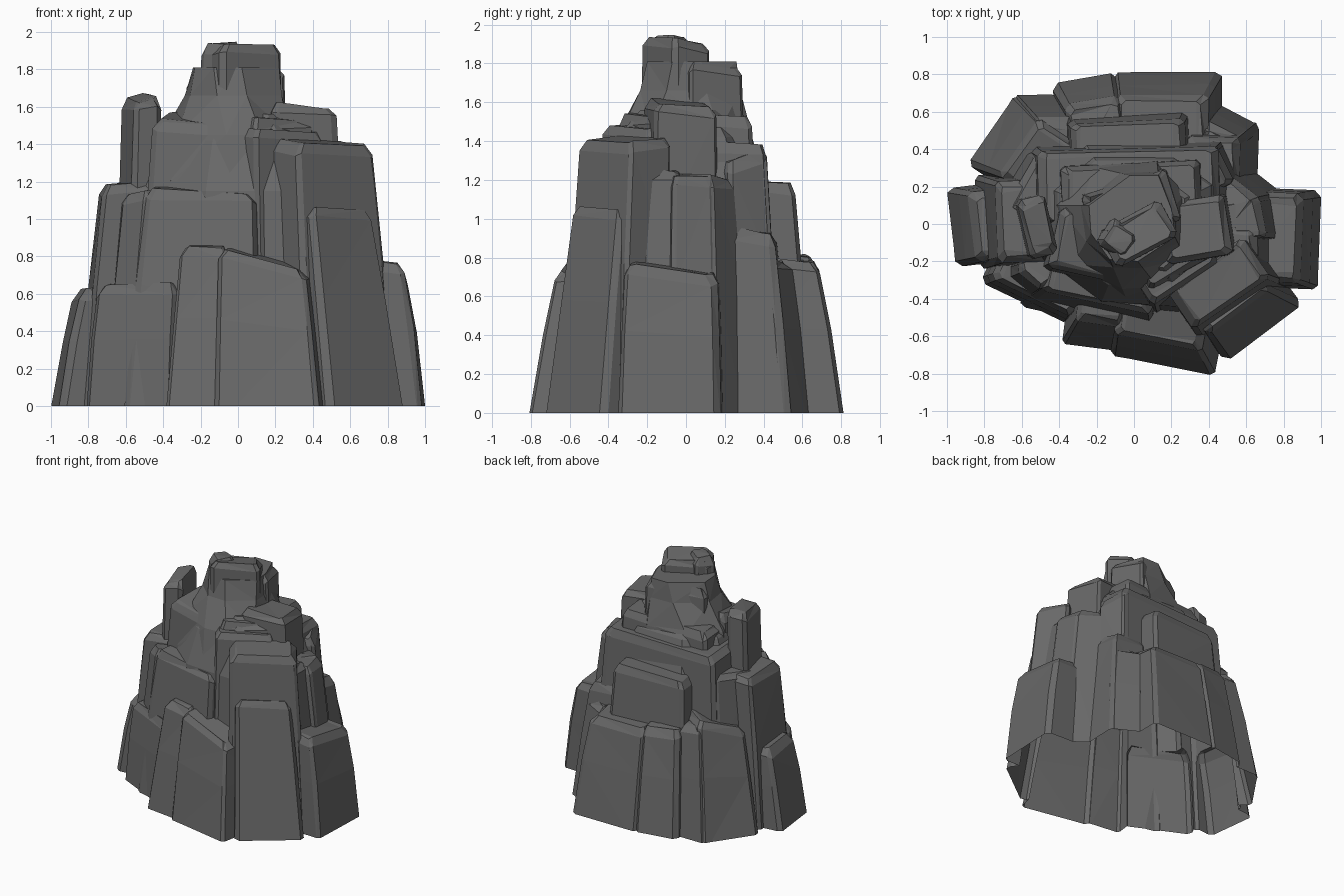
import bpy, bmesh, random
from mathutils import Vector

if "Cube" in bpy.data.objects:
    bpy.data.objects.remove(bpy.data.objects["Cube"])

random.seed(4)
blocks = bpy.data.collections.new("rock_blocks")
bpy.context.scene.collection.children.link(blocks)


def make_object(name, bm, coll):
    me = bpy.data.meshes.new(name)
    bm.to_mesh(me)
    bm.free()
    ob = bpy.data.objects.new(name, me)
    coll.objects.link(ob)
    return ob


def loft(rings):
    """Closed solid through a stack of point rings."""
    bm = bmesh.new()
    loops = [[bm.verts.new(p) for p in r] for r in rings]
    n = len(loops[0])
    for lo, hi in zip(loops, loops[1:]):
        for i in range(n):
            j = (i + 1) % n
            bm.faces.new((lo[i], lo[j], hi[j], hi[i]))
    bm.faces.new(loops[0])
    bm.faces.new(loops[-1])
    bmesh.ops.triangulate(bm, faces=bm.faces[:])
    bmesh.ops.recalc_face_normals(bm, faces=bm.faces)
    return bm


def column(name, x1, y1, x2, y2, depth, z1, z2, scale, rise=0.02):
    """Leaning rock column: outer foot edge 1-2, depth inward, top height at each end."""
    a, b = Vector((x1, y1)), Vector((x2, y2))
    d = (b - a).normalized()
    inward = Vector((-d.y, d.x))
    if inward.dot(a + b) > 0:
        inward = -inward
    quad = [a, b, b + inward * depth, a + inward * depth]
    heights = [z1, z2, z2 + rise, z1 + rise]
    # chamfer the four corners of the footprint
    foot = []
    for i in range(4):
        p = quad[i]
        for q in (quad[i - 1], quad[(i + 1) % 4]):
            w = random.uniform(0.015, 0.04)
            foot.append((p + (q - p).normalized() * w, heights[i]))
    mid = sum(quad, Vector((0, 0))) / 4
    below = -random.uniform(0.05, 0.12)
    lower, waist, shoulder, top = [], [], [], []
    for p, h in foot:
        at = lambda z: p * (1 + (scale - 1) * z / h)
        lower.append((*at(below), below))
        wz = h * 0.55
        waist.append((*(at(wz) * random.uniform(1.0, 1.015)), wz))
        sz = h - random.uniform(0.04, 0.07)
        shoulder.append((*at(sz), sz))
        t = at(h)
        t += (mid * scale - t).normalized() * random.uniform(0.025, 0.05)
        top.append((*t, h + random.uniform(-0.012, 0.008)))
    make_object(name, loft([lower, waist, shoulder, top]), blocks)


# Ground tier: ring of columns around the foot
ground = [
    (-.385, -.64, -.07, -.68, .40, .85, .85, .80),
    (-.13, -.70, .43, -.81, .40, .84, .73, .83),
    (.49, -.74, .90, -.43, .40, 1.06, 1.04, .80),
    (.98, -.35, 1.0, .18, .40, .77, .71, .90),
    (.66, .24, .67, .54, .35, .96, .92, .84),
    (.68, .52, .45, .64, .35, .80, .78, .86),
    (.47, .81, -.11, .81, .40, .78, .78, .84),
    (-.09, .81, -.44, .75, .40, .80, .82, .84),
    (-.40, .69, -.64, .69, .40, .84, .86, .82),
    (-.63, .70, -.89, .32, .40, .90, .80, .80),
    (-1.0, .19, -.95, -.23, .40, .62, .63, .88),
    (-.82, -.31, -.36, -.53, .40, .64, .66, .93),
]
# Middle tier: taller columns standing behind the foot ring
middle = [
    (-.61, -.44, .11, -.60, .40, 1.17, 1.14, .80),
    (-.74, -.28, -.56, -.42, .35, 1.13, 1.16, .86),
    (.37, -.66, .85, -.33, .30, 1.40, 1.40, .85),
    (.80, -.30, .80, -.02, .40, 1.26, 1.24, .82),
    (.84, -.08, .79, .18, .40, 1.23, 1.22, .84),
    (.81, .15, .58, .33, .40, 1.22, 1.20, .84),
    (.62, .26, .50, .50, .40, 1.30, 1.36, .86),
    (.31, .645, -.39, .61, .35, 1.18, 1.17, .87),
    (.52, .48, -.60, .45, .45, 1.38, 1.36, .86),
    (-.62, .44, -.82, .10, .40, 1.22, 1.20, .84),
    (-.85, .26, -.83, -.24, .35, 1.18, 1.18, .87),
]
# Upper tier: shelves, left pinnacle and summit
upper = [
    (-.56, -.28, -.02, -.40, .40, 1.53, 1.50, .82, .04),
    (.12, -.53, .56, -.24, .40, 1.48, 1.46, .82),
    (.10, -.42, .50, -.20, .40, 1.54, 1.53, .84),
    (.60, -.18, .54, .18, .40, 1.60, 1.58, .88),
    (.40, .39, -.45, .35, .55, 1.53, 1.50, .87),
    (-.66, .13, -.58, -.20, .16, 1.65, 1.63, .95),
    (.20, .35, -.34, .18, .34, 1.79, 1.77, .83),
    (-.10, -.27, .27, -.07, .25, 1.94, 1.94, .88, -.03),
    (-.25, -.12, -.06, -.25, .20, 1.935, 1.94, .82, .0),
]
for tier, rows in (("ground", ground), ("middle", middle), ("upper", upper)):
    for k, row in enumerate(rows):
        column(f"{tier}_column_{k + 1}", *row)

# Summit skirt: sloping rock that carries the summit down to the shelves
skirt_low = [(.29, -.22), (.32, .2), (.12, .36), (-.28, .32), (-.46, .1), (-.36, -.27), (-.04, -.40), (.16, -.38)]
skirt_high = [(.22, -.07), (.2, .08), (.13, .26), (-.02, .26), (-.24, .1), (-.23, -.05), (-.13, -.19), (.02, -.2)]
mix = lambda t: [(a + (c - a) * t, b + (d - b) * t) for (a, b), (c, d) in zip(skirt_low, skirt_high)]
make_object("summit_skirt", loft([[(x, y, z) for x, y in mix(t)]
                                  for t, z in ((0, 1.2), (.25, 1.45), (.8, 1.66), (1, 1.81))]), blocks)

# Inner core fills everything between the columns
shape = [(.6, -.3), (.6, .3), (.3, .5), (-.3, .5), (-.6, .25), (-.6, -.2), (-.2, -.48), (.35, -.52)]
core = make_object("core", loft([[(x * s, y * s, z) for x, y in shape]
                                 for s, z in ((1.04, -.15), (.86, 1.15), (.68, 1.42), (.45, 1.56))]),
                   bpy.context.scene.collection)

# Fuse all blocks into one skin
mod = core.modifiers.new("fuse", 'BOOLEAN')
mod.operation = 'UNION'
mod.operand_type = 'COLLECTION'
mod.collection = blocks
mod.solver = 'EXACT'
mod.use_self = True
dg = bpy.context.evaluated_depsgraph_get()
mesh = bpy.data.meshes.new_from_object(core.evaluated_get(dg))

# Cut flat on the ground and leave the underside open
bm = bmesh.new()
bm.from_mesh(mesh)
bmesh.ops.bisect_plane(bm, geom=bm.verts[:] + bm.edges[:] + bm.faces[:],
                       plane_co=(0, 0, 0), plane_no=(0, 0, 1), clear_inner=True)
rock = make_object("rock_spire", bm, bpy.context.scene.collection)

# Dark grey stone
stone = bpy.data.materials.new("dark_stone")
stone.diffuse_color = (0.14, 0.14, 0.14, 1)
stone.use_nodes = True
stone.node_tree.nodes["Principled BSDF"].inputs["Base Color"].default_value = stone.diffuse_color
rock.data.materials.clear()
rock.data.materials.append(stone)

# Remove the construction blocks
for ob in list(blocks.objects) + [core]:
    bpy.data.objects.remove(ob)
bpy.data.collections.remove(blocks)
